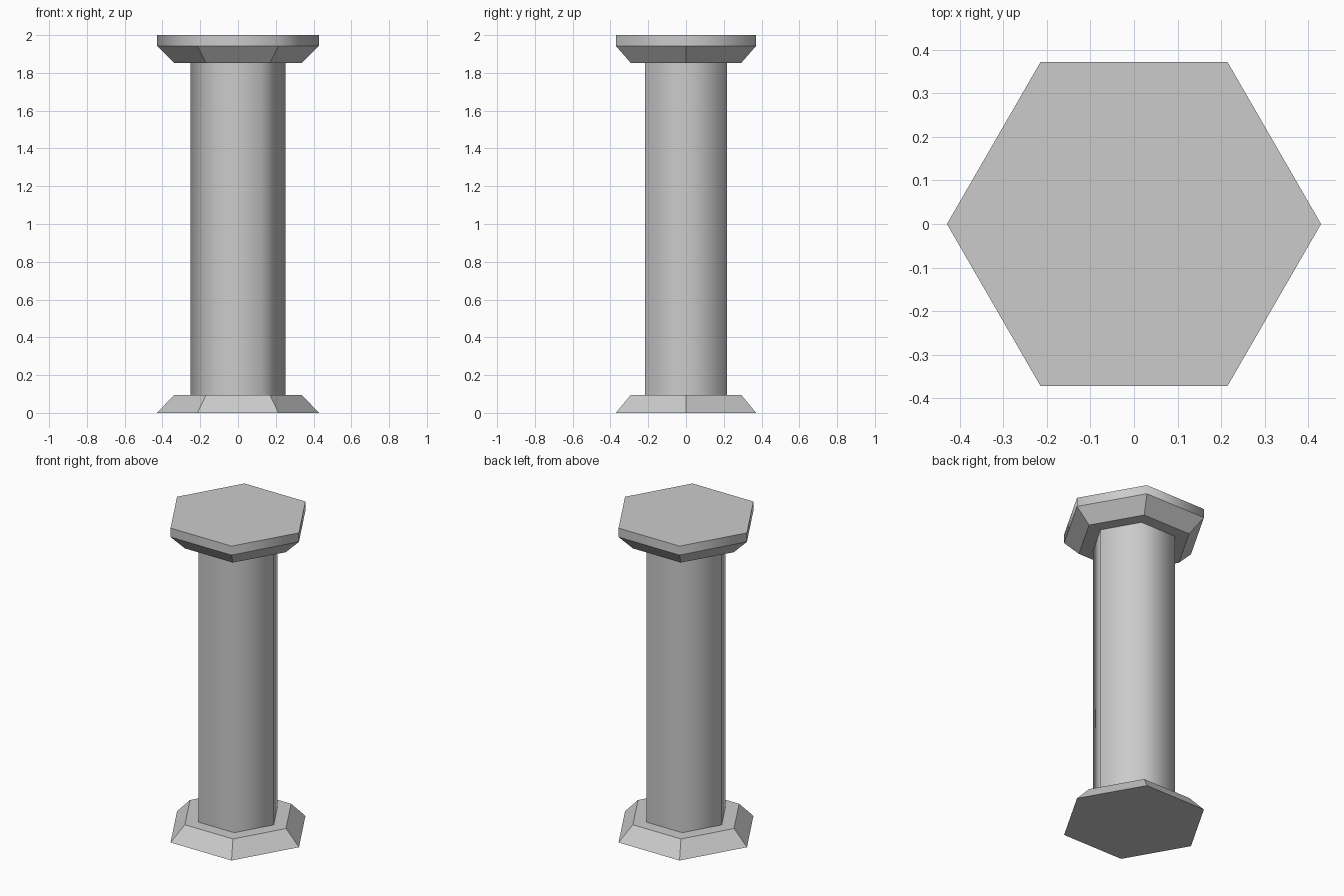
import bpy
import bmesh
from math import cos, sin, pi

if "Cube" in bpy.data.objects:
    bpy.data.objects.remove(bpy.data.objects["Cube"])

SIDES = 6


def hex_part(name, profile, smooth_bands=(), caps=True):
    """Stack hexagonal rings given as (radius, z), optionally smoothing bands."""
    bm = bmesh.new()
    rings = [[bm.verts.new((r * cos(2 * pi * i / SIDES), r * sin(2 * pi * i / SIDES), z))
              for i in range(SIDES)] for r, z in profile]
    for band, (low, high) in enumerate(zip(rings, rings[1:])):
        for i in range(SIDES):
            j = (i + 1) % SIDES
            face = bm.faces.new((low[i], low[j], high[j], high[i]))
            face.smooth = band in smooth_bands
    if caps:
        bm.faces.new(rings[0][::-1])
        bm.faces.new(rings[-1])
    mesh = bpy.data.meshes.new(name)
    bm.to_mesh(mesh)
    bm.free()
    obj = bpy.data.objects.new(name, mesh)
    bpy.context.collection.objects.link(obj)
    return obj


# Sloped foot
hex_part("base", [(0.429, 0.0), (0.338, 0.095)])

# Smooth-shaded shaft, open where it meets the base and capital
hex_part("shaft", [(0.252, 0.095), (0.252, 1.853)], smooth_bands=(0,), caps=False)

# Flared capital with a smooth-shaded rim
hex_part("capital", [(0.338, 1.853), (0.429, 1.943), (0.429, 2.0)], smooth_bands=(1,))
